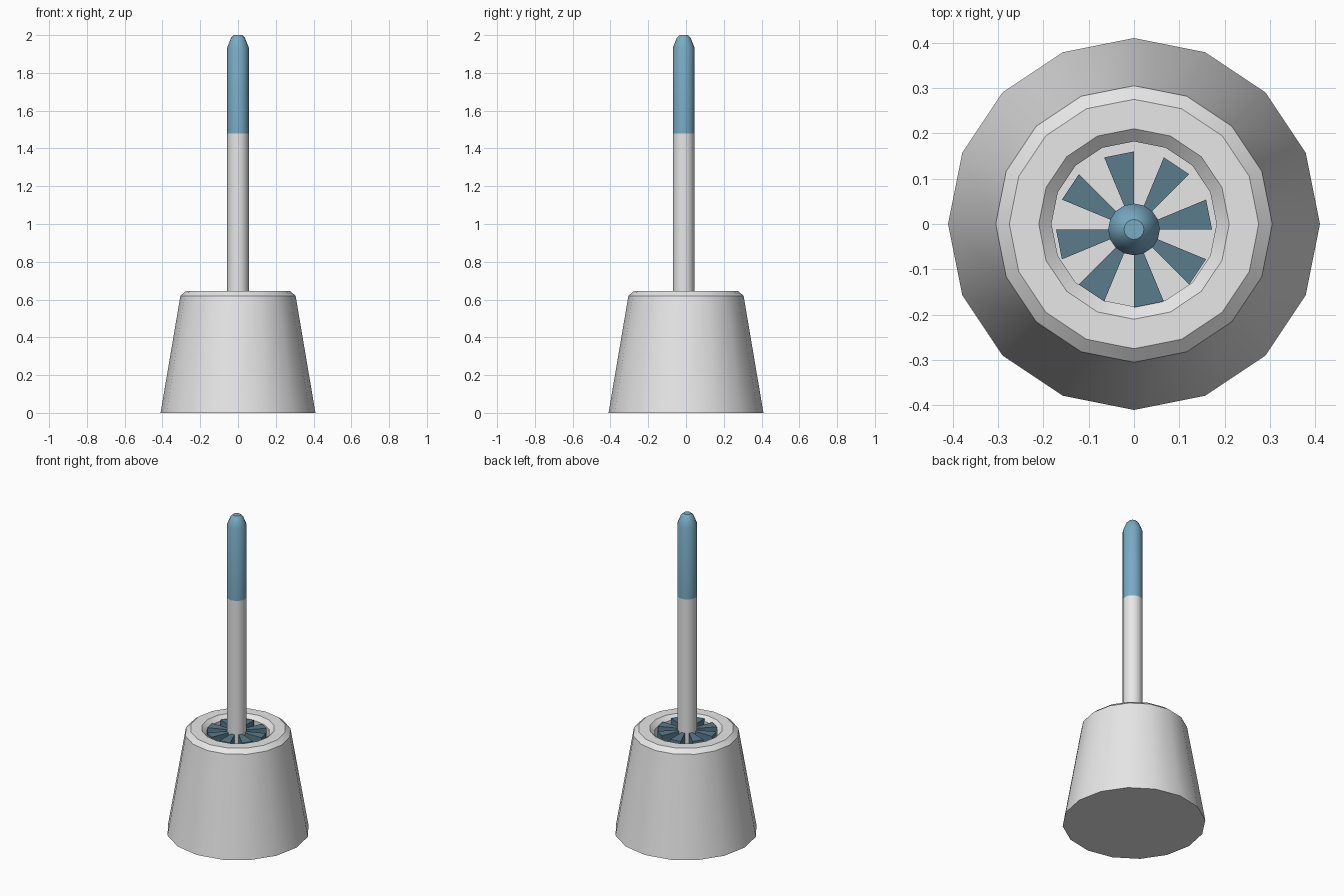
import bpy, bmesh, math

if "Cube" in bpy.data.objects:
    bpy.data.objects.remove(bpy.data.objects["Cube"])

SIDES = 16
CENTRE_Y = -0.012   # the brush stands slightly off centre


def material(name, rgb):
    m = bpy.data.materials.new(name)
    m.diffuse_color = (*rgb, 1)
    m.use_nodes = True
    m.node_tree.nodes["Principled BSDF"].inputs["Base Color"].default_value = m.diffuse_color
    return m


GREY = material("light grey", (0.8, 0.8, 0.8))
BLUE = material("handle blue", (0.19, 0.41, 0.56))
DARK = material("bristle blue", (0.10, 0.20, 0.26))


def finish(bm, name, mat, y=0.0, smooth=True):
    bmesh.ops.recalc_face_normals(bm, faces=bm.faces[:])
    mesh = bpy.data.meshes.new(name)
    bm.to_mesh(mesh)
    bm.free()
    mesh.materials.append(mat)
    ob = bpy.data.objects.new(name, mesh)
    ob.location.y = y
    bpy.context.collection.objects.link(ob)
    if smooth:
        bpy.ops.object.select_all(action='DESELECT')
        ob.select_set(True)
        bpy.context.view_layer.objects.active = ob
        bpy.ops.object.shade_smooth_by_angle(angle=math.radians(30))
    return ob


def lathe(name, profile, mat, y=0.0):
    """Turn (radius, z) points into a solid, capping both ends."""
    bm = bmesh.new()
    rings = []
    for r, z in profile:
        rings.append([bm.verts.new((r * math.cos(2 * math.pi * i / SIDES),
                                    r * math.sin(2 * math.pi * i / SIDES), z))
                      for i in range(SIDES)])
    for a, b in zip(rings, rings[1:]):
        for i in range(SIDES):
            j = (i + 1) % SIDES
            bm.faces.new((a[i], a[j], b[j], b[i]))
    bm.faces.new(rings[0])
    bm.faces.new(rings[-1])
    return finish(bm, name, mat, y)


# Tapered holder with a bevelled rim and a hollow inside
lathe("holder", [(0.41, 0), (0.305, 0.62), (0.275, 0.645), (0.21, 0.645),
                 (0.182, 0.62), (0.182, 0.06)], GREY)

# Rod and its coloured grip with a rounded tip
lathe("rod", [(0.057, 0.09), (0.057, 1.48)], GREY, CENTRE_Y)
lathe("grip", [(0.057, 1.48), (0.057, 1.935), (0.037, 1.985), (0.022, 2.0)],
      BLUE, CENTRE_Y)

# Eight bristle wedges, each covering every second side of the rod
bm = bmesh.new()
step = 2 * math.pi / SIDES
for k in range(0, SIDES, 2):
    corners = [(0.055, k), (0.172, k), (0.172, k + 1), (0.055, k + 1)]
    low, high = [[bm.verts.new((r * math.cos(a * step), r * math.sin(a * step), z))
                  for r, a in corners] for z in (0.1, 0.635)]
    bm.faces.new(low)
    bm.faces.new(high)
    for i in range(4):
        j = (i + 1) % 4
        bm.faces.new((low[i], low[j], high[j], high[i]))
finish(bm, "bristles", DARK, CENTRE_Y, smooth=False)
